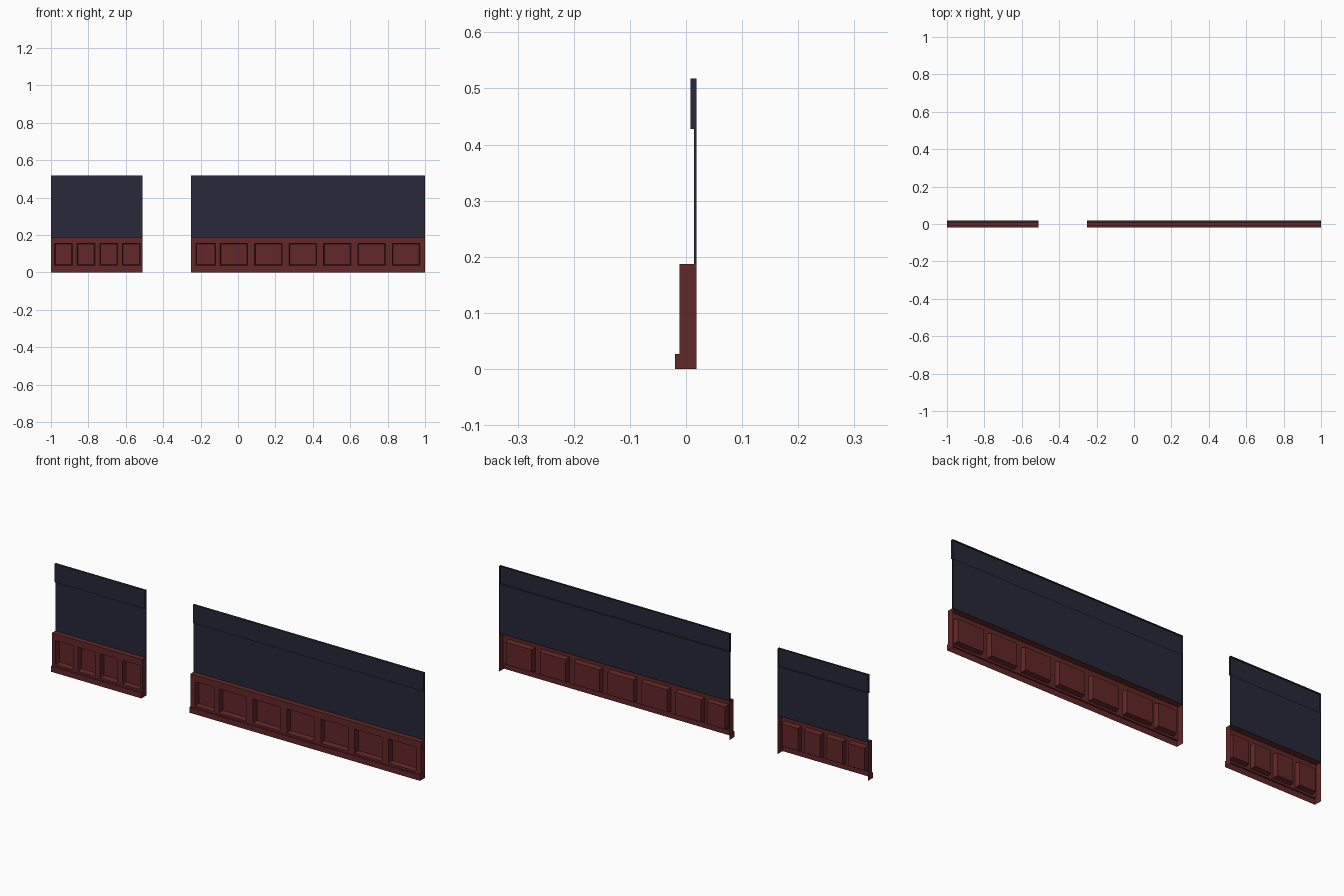
import bpy, bmesh

if "Cube" in bpy.data.objects:
    bpy.data.objects.remove(bpy.data.objects["Cube"])

BACK = 0.0185


def material(name, rgb):
    m = bpy.data.materials.new(name)
    m.diffuse_color = (*rgb, 1)
    m.use_nodes = True
    m.node_tree.nodes["Principled BSDF"].inputs["Base Color"].default_value = m.diffuse_color
    return m


RED = material("dark red wood", (0.125, 0.02, 0.02))
NAVY = material("dark navy plaster", (0.021, 0.021, 0.042))


def quad(bm, pts):
    return bm.faces.new([bm.verts.new(p) for p in pts])


def sweep(bm, profile, x0, x1):
    """Open-backed shell: sweep a (y, z) profile along x, running downward."""
    for (ya, za), (yb, zb) in zip(profile, profile[1:]):
        quad(bm, [(x0, ya, za), (x0, yb, zb), (x1, yb, zb), (x1, ya, za)])


def end_caps(bm, y, z0, z1, x0, x1):
    quad(bm, [(x0, BACK, z0), (x0, y, z0), (x0, y, z1), (x0, BACK, z1)])
    quad(bm, [(x1, y, z0), (x1, BACK, z0), (x1, BACK, z1), (x1, y, z1)])


def finish(bm, name, mat):
    bmesh.ops.remove_doubles(bm, verts=bm.verts, dist=1e-5)
    me = bpy.data.meshes.new(name)
    bm.to_mesh(me)
    bm.free()
    ob = bpy.data.objects.new(name, me)
    me.materials.append(mat)
    bpy.context.collection.objects.link(ob)
    bpy.context.view_layer.objects.active = ob
    ob.select_set(True)
    bpy.ops.object.shade_smooth_by_angle()
    ob.select_set(False)


def wall_section(name, x0, x1, panels):
    # upper wall sheet with the thicker top band
    bm = bmesh.new()
    sweep(bm, [(BACK, .518), (.008, .518), (.008, .428),
               (.0145, .428), (.0145, .187)], x0, x1)
    end_caps(bm, .008, .428, .518, x0, x1)
    end_caps(bm, .0145, .187, .428, x0, x1)
    finish(bm, name + "_upper_wall", NAVY)

    # wainscot: ledge, panelled front, skirting board
    bm = bmesh.new()
    y, top, foot = -.012, .187, .027
    sweep(bm, [(BACK, top), (y, top)], x0, x1)
    sweep(bm, [(y, foot), (-.0195, foot), (-.0195, 0)], x0, x1)
    end_caps(bm, y, foot, top, x0, x1)
    end_caps(bm, -.0195, 0, foot, x0, x1)
    xs = [x0] + [v for p in panels for v in p] + [x1]
    zs = [foot, .037, .155, top]
    recess = []
    for i, (a, b) in enumerate(zip(xs, xs[1:])):
        for j, (c, d) in enumerate(zip(zs, zs[1:])):
            f = quad(bm, [(a, y, c), (b, y, c), (b, y, d), (a, y, d)])
            if i % 2 and j == 1:
                recess.append(f)
    # sunken panels
    bm.normal_update()
    bmesh.ops.inset_individual(bm, faces=recess, thickness=.006, depth=-.024)
    finish(bm, name + "_wainscot", RED)


wall_section("short", -1, -.51,
             [(-.98 + .1205 * i, -.885 + .1205 * i) for i in range(4)])
wall_section("long", -.25, 1,
             [(-.225, -.12)] + [(.825 - .184 * i, .972 - .184 * i)
                                for i in reversed(range(6))])
